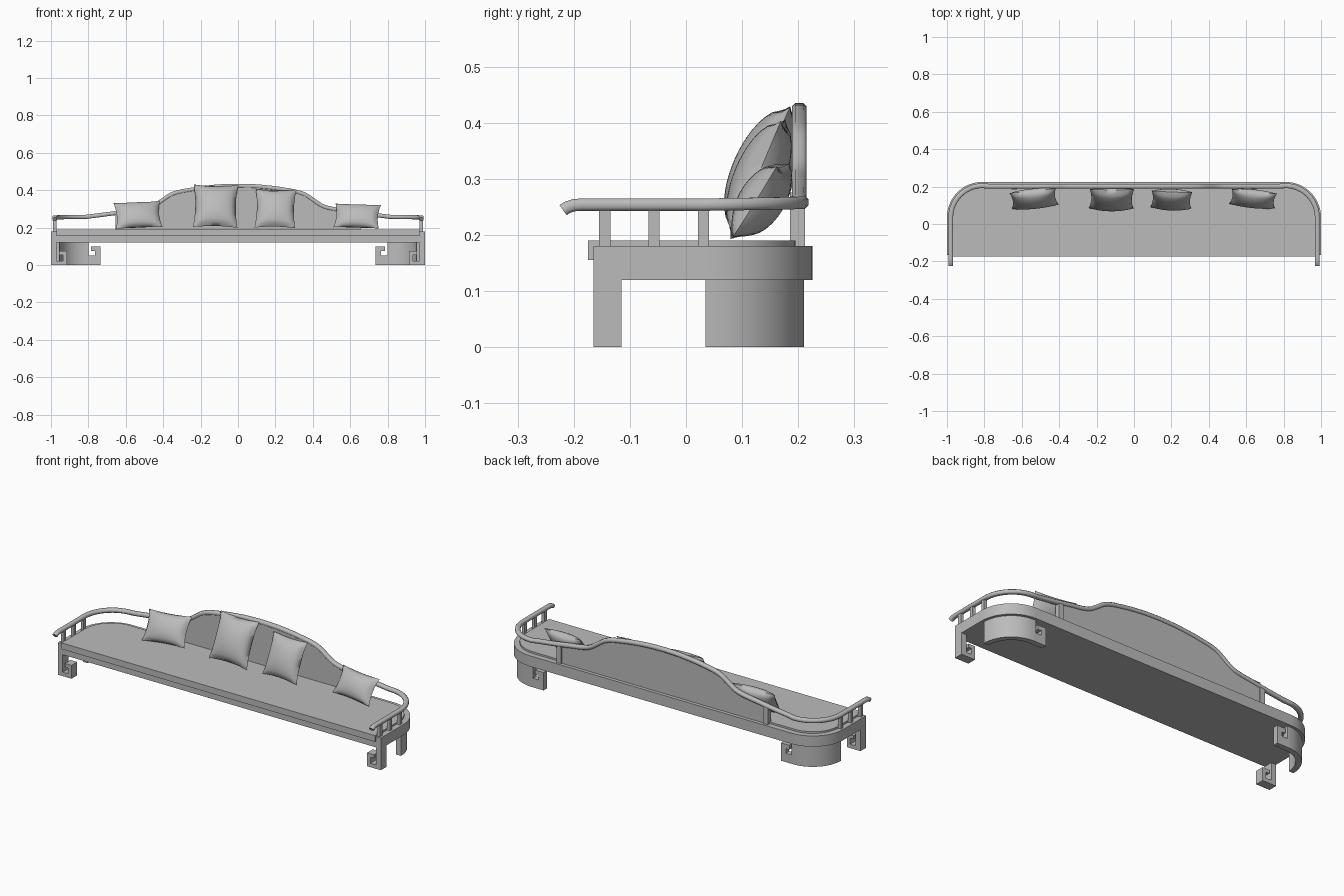
import bpy, bmesh, math
from mathutils import Vector, Matrix

cube = bpy.data.objects.get("Cube")
if cube:
    bpy.data.objects.remove(cube, do_unlink=True)

grey = bpy.data.materials.new("soft grey")
grey.use_nodes = True
colour = (0.5, 0.5, 0.5, 1)
grey.diffuse_color = colour
grey.node_tree.nodes["Principled BSDF"].inputs["Base Color"].default_value = colour


def finish(name, bm, angle=35):
    bmesh.ops.recalc_face_normals(bm, faces=bm.faces)
    mesh = bpy.data.meshes.new(name)
    bm.to_mesh(mesh)
    bm.free()
    mesh.materials.append(grey)
    obj = bpy.data.objects.new(name, mesh)
    bpy.context.collection.objects.link(obj)
    bpy.ops.object.select_all(action='DESELECT')
    obj.select_set(True)
    bpy.context.view_layer.objects.active = obj
    bpy.ops.object.shade_smooth_by_angle(angle=math.radians(angle))
    return obj


def prism(name, outline, low, high, upright=False):
    """Extrude an outline along z, or along y when upright."""
    bm = bmesh.new()
    place = (lambda a, b, d: (a, d, b)) if upright else (lambda a, b, d: (a, b, d))
    rings = [[bm.verts.new(place(a, b, d)) for a, b in outline] for d in (low, high)]
    for ring in rings:
        bm.faces.new(ring)
    n = len(outline)
    for i in range(n):
        j = (i + 1) % n
        bm.faces.new((rings[0][i], rings[0][j], rings[1][j], rings[1][i]))
    return finish(name, bm)


def box(name, x, y, z):
    return prism(name, [(x[0], y[0]), (x[1], y[0]), (x[1], y[1]), (x[0], y[1])], *z)


def corner(side, inset, steps=14):
    """Rear corner arc, from the side round to the back."""
    r = 0.19 - inset
    turns = [math.pi / 2 * i / steps for i in range(steps + 1)]
    return [(side * (0.81 + r * math.cos(t)), 0.035 + r * math.sin(t)) for t in turns]


def bed_outline(inset, front):
    right, left = corner(1, inset), corner(-1, inset)[::-1]
    return [(1 - inset, front)] + right + left + [(inset - 1, front)]


def sweep(name, path, width, height):
    """Sweep a soft-cornered bar along a path, keeping it level sideways."""
    bm = bmesh.new()
    path = [Vector(p) for p in path]
    a, b, c = width / 2, height / 2, min(width, height) * 0.25
    section = [(a, b - c), (a - c, b), (c - a, b), (-a, b - c),
               (-a, c - b), (c - a, -b), (a - c, -b), (a, c - b)]
    rings = []
    for i, p in enumerate(path):
        t = (path[min(i + 1, len(path) - 1)] - path[max(i - 1, 0)]).normalized()
        across = t.cross(Vector((0, 0, 1))).normalized()
        up = across.cross(t)
        rings.append([bm.verts.new(p + across * u + up * v) for u, v in section])
    for r, s in zip(rings, rings[1:]):
        for i in range(8):
            j = (i + 1) % 8
            bm.faces.new((r[i], r[j], s[j], s[i]))
    bm.faces.new(rings[0])
    bm.faces.new(rings[-1])
    return finish(name, bm, 50)


# Backrest crest: half profile, smoothed between its points
crest = [(0, 0.424), (0.1, 0.421), (0.2, 0.411), (0.31, 0.393), (0.36, 0.378),
         (0.41, 0.342), (0.45, 0.314), (0.5, 0.301), (0.58, 0.29), (0.66, 0.277), (0.81, 0.258)]


def crest_height(x):
    x = abs(x)
    k = max(i for i in range(len(crest) - 1) if crest[i][0] <= x or i == 0)
    (x0, z0), (x1, z1) = crest[k], crest[k + 1]
    return z0 + (z1 - z0) * min(1, (x - x0) / (x1 - x0))


# Bed frame and seat pad with its front lip
prism("bed_frame", bed_outline(0, -0.165), 0.12, 0.18)
prism("seat_pad", bed_outline(0.03, -0.165), 0.18, 0.19)
box("seat_lip", (-0.97, 0.97), (-0.175, -0.165), (0.155, 0.19))

# Legs: scrolled front feet, curved rear walls with a scroll at the back
for side, word in ((1, "left"), (-1, "right")):
    scroll = [(1, 0), (1, 0.12), (0.97, 0.12), (0.97, 0.022), (0.936, 0.022), (0.936, 0.055),
              (0.957, 0.055), (0.957, 0.075), (0.915, 0.075), (0.915, 0)]
    prism(f"{word}_front_leg", [(side * x, z) for x, z in scroll], -0.165, -0.115, True)
    wall = corner(side, 0.015) + corner(side, 0.045)[::-1]
    prism(f"{word}_rear_leg", wall, 0, 0.12)
    hook = [(0.81, 0), (0.81, 0.12), (0.8, 0.12), (0.8, 0.05), (0.765, 0.05), (0.765, 0.075),
            (0.787, 0.075), (0.787, 0.1), (0.735, 0.1), (0.735, 0)]
    prism(f"{word}_rear_scroll", [(side * x, z) for x, z in hook], 0.18, 0.21, True)

    # Arm spindles and backrest posts
    for i, y in enumerate((-0.145, -0.057, 0.031)):
        box(f"{word}_spindle_{i + 1}", sorted((side * 0.97, side * 0.988)),
            (y - 0.01, y + 0.01), (0.18, 0.245))
    box(f"{word}_back_post", sorted((side * 0.625, side * 0.655)), (0.185, 0.212), (0.18, 0.276))

# One continuous top rail: drooped arm tip, arm, corner, crest, and back again
arm = [(0.98, -0.219, 0.244), (0.98, -0.212, 0.249), (0.98, -0.2, 0.253), (0.98, -0.185, 0.254)]
bend = [(x, y, 0.254 + 0.004 * i / 14) for i, (x, y) in enumerate(corner(1, 0.02))]
half = arm + bend
xs = [0.78 - 0.02 * i for i in range(79)]
back = [(x, 0.202, (crest_height(x - 0.015) + crest_height(x) + crest_height(x + 0.015)) / 3) for x in xs]
sweep("top_rail", half + back + [(-x, y, z) for x, y, z in half[::-1]], 0.026, 0.022)

# Solid back panel below the crest
panel = [(x, crest_height(x) - 0.005) for x in xs if abs(x) < 0.65]
prism("back_panel", [(0.64, 0.18)] + panel + [(-0.64, 0.18)], 0.192, 0.206, True)


def pillow(name, x, y, z, width, height, depth, lean, turn, roll):
    """Stuffed square: pinched edges, pointed corners, thin seam."""
    bm = bmesh.new()
    n = 16
    for face in (1, -1):
        grid = []
        for j in range(n + 1):
            row = []
            for i in range(n + 1):
                u, v = 2 * i / n - 1, 2 * j / n - 1
                puff = ((1 - u * u) * (1 - v * v)) ** 0.5
                row.append(bm.verts.new((u * width / 2 * (1 - 0.09 * (1 - v * v)),
                                         face * depth / 2 * puff,
                                         v * height / 2 * (1 - 0.07 * (1 - u * u)))))
            grid.append(row)
        for j in range(n):
            for i in range(n):
                bm.faces.new((grid[j][i], grid[j][i + 1], grid[j + 1][i + 1], grid[j + 1][i]))
    bmesh.ops.remove_doubles(bm, verts=bm.verts, dist=0.0001)
    spin = [Matrix.Rotation(math.radians(a), 4, k) for a, k in ((turn, 'Z'), (-lean, 'X'), (roll, 'Y'))]
    bm.transform(Matrix.Translation((x, y, z)) @ spin[0] @ spin[1] @ spin[2])
    finish(name, bm, 60)


# Four scatter pillows leaning on the back
pillow("pillow_far_right", -0.535, 0.135, 0.268, 0.25, 0.165, 0.085, 32, 4, -3)
pillow("pillow_mid_right", -0.12, 0.135, 0.315, 0.238, 0.25, 0.105, 24, 0, 1)
pillow("pillow_mid_left", 0.2, 0.13, 0.302, 0.218, 0.225, 0.09, 23, -2, 1)
pillow("pillow_far_left", 0.637, 0.135, 0.262, 0.245, 0.15, 0.08, 32, -5, 2)
